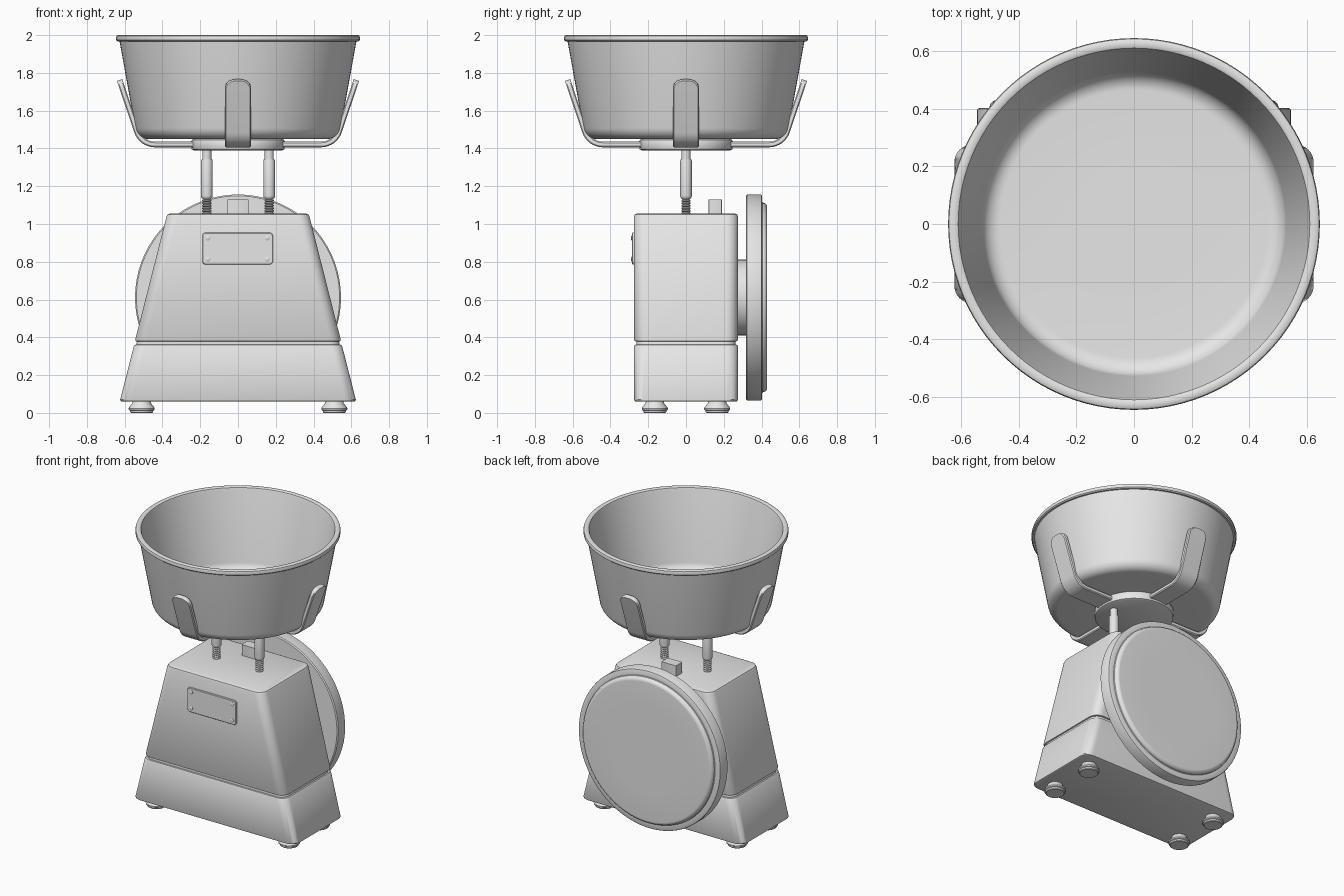
import bpy, bmesh, math
from mathutils import Matrix

if "Cube" in bpy.data.objects:
    bpy.data.objects.remove(bpy.data.objects["Cube"])

grey = bpy.data.materials.new("light_grey")
grey.diffuse_color = (0.8, 0.8, 0.8, 1)
grey.use_nodes = True
grey.node_tree.nodes["Principled BSDF"].inputs["Base Color"].default_value = grey.diffuse_color


def finish(name, bm, matrix=Matrix()):
    bm.transform(matrix)
    bmesh.ops.recalc_face_normals(bm, faces=bm.faces)
    me = bpy.data.meshes.new(name)
    bm.to_mesh(me)
    bm.free()
    me.materials.append(grey)
    ob = bpy.data.objects.new(name, me)
    bpy.context.collection.objects.link(ob)
    return ob


def loft(name, rings, matrix=Matrix()):
    """Skin a list of closed rings of points and cap both ends."""
    bm = bmesh.new()
    vs = [[bm.verts.new(p) for p in ring] for ring in rings]
    n = len(vs[0])
    for a, b in zip(vs, vs[1:]):
        for i in range(n):
            j = (i + 1) % n
            bm.faces.new((a[i], a[j], b[j], b[i]))
    bm.faces.new(vs[0][::-1])
    bm.faces.new(vs[-1])
    return finish(name, bm, matrix)


def lathe(name, profile, matrix=Matrix(), n=32):
    """Turn (radius, height) points around z."""
    ang = [2 * math.pi * i / n for i in range(n)]
    return loft(name, [[(r * math.cos(a), r * math.sin(a), z) for a in ang]
                       for r, z in profile], matrix)


def rounded_rect(hx, hy, r, z, steps=8):
    pts = []
    for k, (sx, sy) in enumerate([(1, 1), (-1, 1), (-1, -1), (1, -1)]):
        for i in range(steps + 1):
            a = math.pi / 2 * (k + i / steps)
            pts.append((sx * (hx - r) + r * math.cos(a),
                        sy * (hy - r) + r * math.sin(a), z))
    return pts


def arc(cx, cz, r, a0, a1, steps=8):
    return [(cx + r * math.cos(math.radians(a0 + (a1 - a0) * i / steps)),
             cz + r * math.sin(math.radians(a0 + (a1 - a0) * i / steps)))
            for i in range(steps + 1)]


# tapered housing with a groove between base and upper body
sections = [(0.06, 0.615, 0.265), (0.063, 0.622, 0.272), (0.07, 0.624, 0.275),
            (0.352, 0.552, 0.275), (0.36, 0.546, 0.271), (0.362, 0.538, 0.263),
            (0.378, 0.535, 0.263), (0.38, 0.543, 0.271), (0.388, 0.544, 0.275),
            (1.038, 0.379, 0.275), (1.05, 0.373, 0.271), (1.055, 0.36, 0.26)]
loft("housing", [rounded_rect(hx, hy, 0.06, z) for z, hx, hy in sections])

# feet
for x in (-0.51, 0.51):
    for y in (-0.165, 0.165):
        lathe("foot", [(0.056, 0), (0.06, 0.003), (0.062, 0.012), (0.068, 0.016),
                       (0.069, 0.024), (0.064, 0.033), (0.05, 0.05), (0.045, 0.07)],
              Matrix.Translation((x, y, 0)))

# front plate with four screws
to_front = Matrix.Rotation(math.pi / 2, 4, 'X')  # local z -> -y, local y -> z
plate_at = Matrix.Translation((-0.002, -0.27, 0.87)) @ to_front
loft("front_plate", [rounded_rect(0.187, 0.084, 0.018, 0),
                     rounded_rect(0.187, 0.084, 0.018, 0.013),
                     rounded_rect(0.184, 0.081, 0.015, 0.016)], plate_at)
for x in (-0.157, 0.157):
    for z in (-0.056, 0.056):
        lathe("plate_screw", [(0.013, 0.01), (0.013, 0.018), (0.008, 0.021)],
              plate_at @ Matrix.Translation((x, z, 0)), 16)

# top block
loft("top_block", [rounded_rect(0.056, 0.035, 0.003, z, 2) for z in (1.05, 1.13)],
     Matrix.Translation((0, 0.155, 0)))

# posts with threaded lower ends
thread = []
for i in range(6):
    z = 1.05 + 0.0135 * i
    thread += [(0.018, z), (0.025, z + 0.004), (0.025, z + 0.009), (0.018, z + 0.0134)]
for x in (-0.165, 0.165):
    lathe("post", thread + [(0.022, 1.132), (0.03, 1.142), (0.031, 1.15), (0.031, 1.335),
                            (0.029, 1.341), (0.024, 1.342), (0.024, 1.4)],
          Matrix.Translation((x, 0, 0)), 24)

# round dial at the back, on a short neck (local z -> +y)
to_back = Matrix.Translation((0, 0, 0.611)) @ Matrix.Rotation(-math.pi / 2, 4, 'X')
lathe("dial_neck", [(0.2, 0.26), (0.2, 0.325)], to_back, 64)
lathe("dial", [(0.538, 0.317), (0.545, 0.323), (0.545, 0.395), (0.543, 0.4),
               (0.537, 0.403), (0.506, 0.403), (0.502, 0.406)]
      + arc(0.477, 0.405, 0.025, 5, 90) + [(0.3, 0.43)], to_back, 96)

# tray hub under the bowl
lathe("tray_hub", [(0.235, 1.39), (0.245, 1.395), (0.248, 1.41), (0.248, 1.438),
                   (0.243, 1.446), (0.23, 1.45)], n=64)

# four bent arms with rounded tips
HW, TH, TIP = 0.07, 0.015, 0.05
end, start = (0.627, 1.762), (0.5346, 1.487)
length = math.dist(start, end)
spine = [(0.2, 1.421, HW)] + [(x, z, HW) for x, z in arc(0.44, 1.521, 0.1, -90, -19, 10)]
for i in range(9):
    d = TIP * (1 - math.sin(math.pi / 2 * i / 8))
    t = 1 - d / length
    w = HW - TIP + math.sqrt(max(0, TIP ** 2 - (TIP - d) ** 2))
    spine.append((start[0] + (end[0] - start[0]) * t,
                  start[1] + (end[1] - start[1]) * t, w))
rings = []
for i, (x, z, w) in enumerate(spine):
    p, q = spine[max(i - 1, 0)], spine[min(i + 1, len(spine) - 1)]
    a = math.atan2(q[1] - p[1], q[0] - p[0])
    nx, nz = -math.sin(a) * TH, math.cos(a) * TH
    c = 0.006  # softened long edges
    rings.append([(x + nx * k, y, z + nz * k) for k, y in
                  [(1, w - c), (0.6, w), (-0.6, w), (-1, w - c),
                   (-1, c - w), (-0.6, -w), (0.6, -w), (1, c - w)]])
for k in range(4):
    loft("tray_arm", rings, Matrix.Rotation(k * math.pi / 2, 4, 'Z'))

# bowl: outer wall, rolled rim, inner wall
outer = [(0.2, 1.45)] + arc(0.475, 1.52, 0.07, -90, -10) + [(0.627, 1.967)]
rim = [(0.638, 1.967), (0.645, 1.973), (0.646, 1.985), (0.643, 1.996), (0.636, 2.0),
       (0.618, 2.0), (0.611, 1.996), (0.607, 1.985)]
inner = arc(0.465, 1.527, 0.064, -10, -90) + [(0.2, 1.463)]
lathe("bowl", outer + rim + inner, n=96)

# smooth shading with sharp edges kept
for ob in bpy.context.scene.objects:
    ob.select_set(True)
bpy.context.view_layer.objects.active = bpy.data.objects["bowl"]
bpy.ops.object.shade_smooth_by_angle(angle=math.radians(35))
